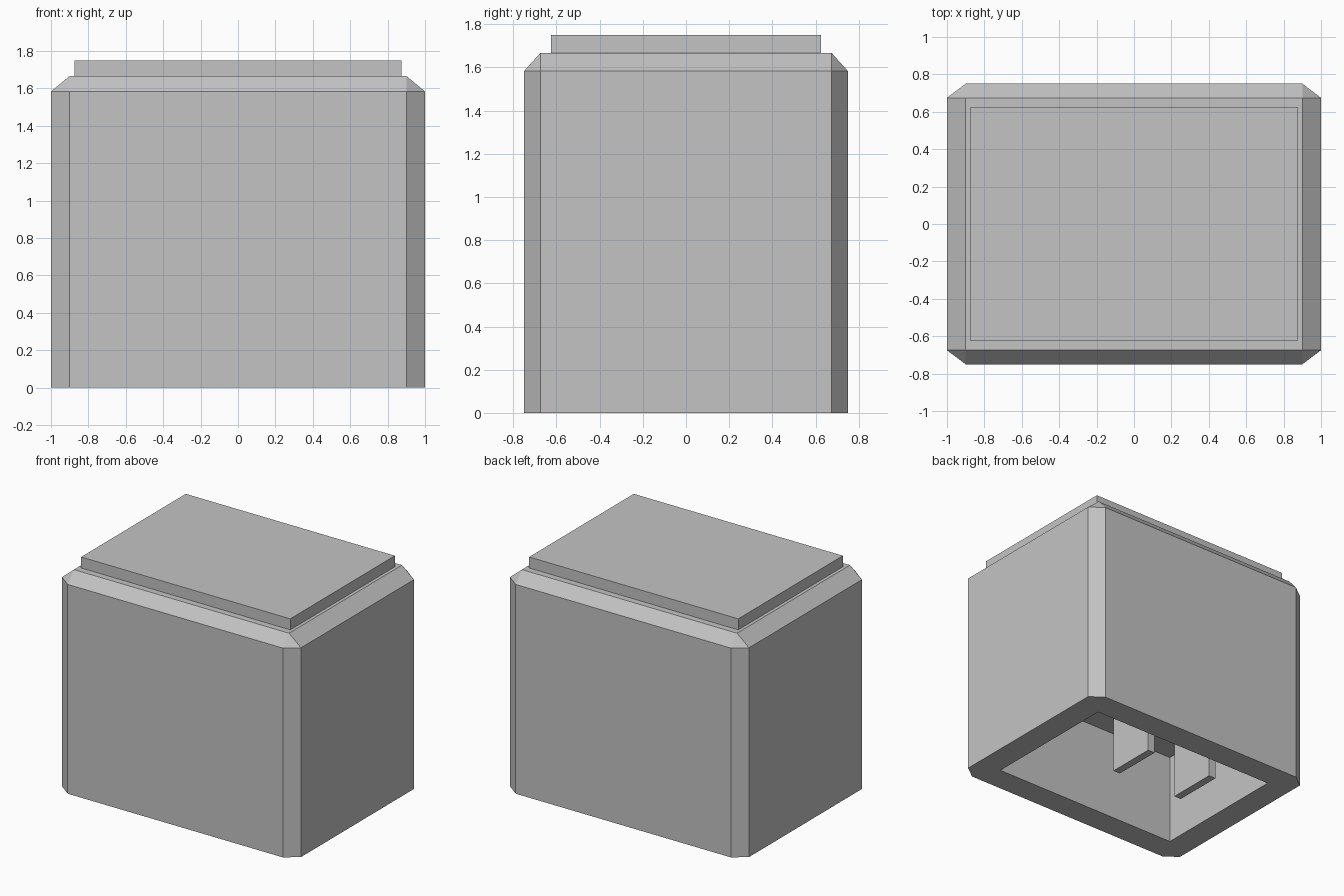
import bpy, bmesh

if "Cube" in bpy.data.objects:
    bpy.data.objects.remove(bpy.data.objects["Cube"])

grey = bpy.data.materials.new("grey plastic")
grey.diffuse_color = (0.55, 0.55, 0.55, 1)
grey.use_nodes = True
grey.node_tree.nodes["Principled BSDF"].inputs["Base Color"].default_value = grey.diffuse_color


def box(name, x, y, z, chamfer=0.0):
    """Box from (min, max) ranges; chamfer is a fraction of each side, base left sharp."""
    bm = bmesh.new()
    bmesh.ops.create_cube(bm, size=1)
    if chamfer:
        edges = [e for e in bm.edges if any(v.co.z > 0 for v in e.verts)]
        bmesh.ops.bevel(bm, geom=edges, offset=chamfer, offset_type='OFFSET',
                        segments=1, profile=0.5, affect='EDGES')
    for v in bm.verts:
        for i, (lo, hi) in enumerate((x, y, z)):
            v.co[i] = lo + (v.co[i] + 0.5) * (hi - lo)
    me = bpy.data.meshes.new(name)
    bm.to_mesh(me)
    bm.free()
    me.materials.append(grey)
    ob = bpy.data.objects.new(name, me)
    bpy.context.collection.objects.link(ob)
    return ob


# Chamfered housing
housing = box("housing", (-1, 1), (-0.75, 0.75), (0, 1.6667), chamfer=0.05)

# Rectangular recess open at the base
cutter = box("recess_cutter", (-0.8, 0.8), (-0.55, 0.55), (-0.2, 0.70))
cutter.hide_render = True
cutter.hide_set(True)
cut = housing.modifiers.new("recess", 'BOOLEAN')
cut.operation = 'DIFFERENCE'
cut.solver = 'EXACT'
cut.object = cutter

# Raised plate on top
box("top_plate", (-0.875, 0.875), (-0.625, 0.625), (1.6667, 1.75))

# Flat contact blades hanging from the recess ceiling
for i, cx in enumerate((0.0, -0.575)):
    box(f"contact_blade_{i + 1}", (cx - 0.03, cx + 0.03), (-0.195, 0.195), (0.125, 0.70))
